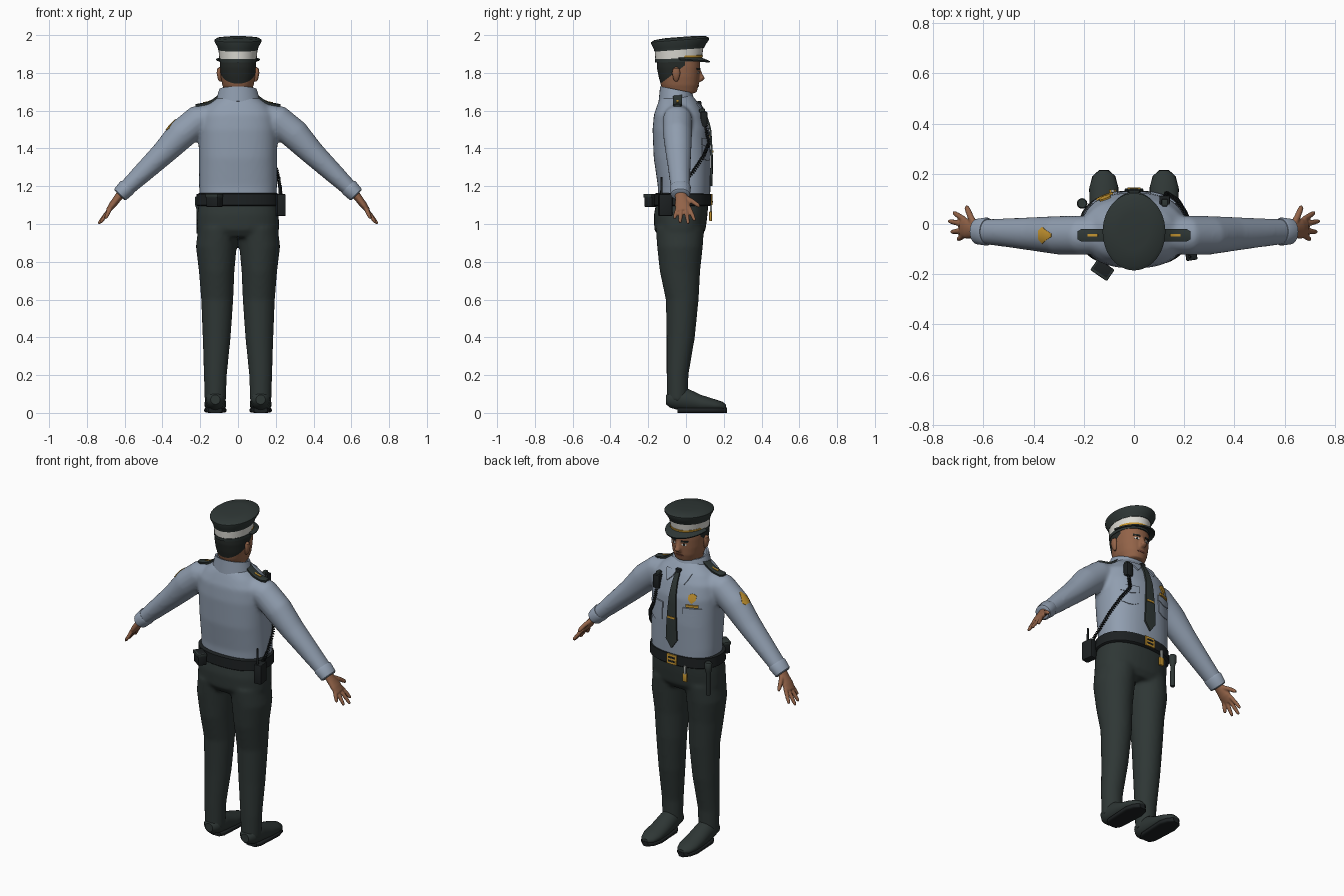
import bpy, bmesh, math
from mathutils import Vector as V
from mathutils.bvhtree import BVHTree

cube = bpy.data.objects.get("Cube")
if cube:
    bpy.data.objects.remove(cube)

X, Y, Z = V((1, 0, 0)), V((0, 1, 0)), V((0, 0, 1))


def material(name, r, g, b):
    m = bpy.data.materials.new(name)
    m.use_nodes = True
    m.diffuse_color = (r, g, b, 1)
    bsdf = m.node_tree.nodes["Principled BSDF"]
    bsdf.inputs["Base Color"].default_value = (r, g, b, 1)
    bsdf.inputs["Roughness"].default_value = 0.7
    return m


SHIRT = material("shirt blue grey", .28, .34, .43)
DARK = material("uniform dark green", .028, .038, .036)
GEAR = material("gear black", .012, .015, .016)
SKIN = material("skin brown", .29, .125, .065)
HAIR = material("hair dark", .018, .022, .02)
GOLD = material("gold", .56, .3, .03)
WHITE = material("white", .72, .71, .66)
LIP = material("lip brown", .16, .055, .035)
SILVER = material("silver", .4, .42, .4)


def finish(name, bm, mat):
    me = bpy.data.meshes.new(name)
    for f in bm.faces:
        f.smooth = True
    bm.to_mesh(me)
    bm.free()
    me.materials.append(mat)
    ob = bpy.data.objects.new(name, me)
    bpy.context.collection.objects.link(ob)
    return ob


def loft(name, mat, rings, ref=Y, flat=None, power=2, tilt=0, sides=32):
    """Skin superellipse rings (x, y, z, radius, radius along ref)."""
    bm, loops = bmesh.new(), []
    pts = [V(r[:3]) for r in rings]
    for i, (p, r) in enumerate(zip(pts, rings)):
        t = flat or (pts[min(i + 1, len(pts) - 1)] - pts[max(i - 1, 0)]).normalized()
        side = (ref - t * ref.dot(t)).normalized()
        other = side.cross(t)
        loop = []
        for k in range(sides):
            a = math.tau * k / sides
            c, s = math.cos(a), math.sin(a)
            c, s = [math.copysign(abs(q) ** (2 / power), q) for q in (c, s)]
            q = p + other * c * r[3] + side * s * r[4]
            q.z = max(0, q.z + tilt * (q.y - p.y))
            loop.append(bm.verts.new(q))
        loops.append(loop)
    for a, b in zip(loops, loops[1:]):
        for k in range(sides):
            n = (k + 1) % sides
            bm.faces.new((a[k], a[n], b[n], b[k]))
    bm.faces.new(loops[0])
    bm.faces.new(loops[-1])
    bmesh.ops.recalc_face_normals(bm, faces=bm.faces)
    return finish(name, bm, mat)


def stack(name, mat, rows, **kw):
    """Upright loft from rows of (z, centre y, width radius, depth radius)."""
    return loft(name, mat, [(0, y, z, a, b) for z, y, a, b in rows], flat=Z, **kw)


def apply_modifiers(ob):
    bpy.ops.object.select_all(action="DESELECT")
    ob.select_set(True)
    bpy.context.view_layer.objects.active = ob
    for m in list(ob.modifiers):
        bpy.ops.object.modifier_apply(modifier=m.name)


def blend(name, parts, voxel, rounds):
    """Fuse overlapping parts into one soft surface."""
    bpy.ops.object.select_all(action="DESELECT")
    for p in parts:
        p.select_set(True)
    ob = bpy.context.view_layer.objects.active = parts[0]
    bpy.ops.object.join()
    ob.name = name
    m = ob.modifiers.new("fuse", "REMESH")
    m.mode, m.voxel_size, m.use_smooth_shade = "VOXEL", voxel, True
    s = ob.modifiers.new("soften", "SMOOTH")
    s.factor, s.iterations = .5, rounds
    apply_modifiers(ob)
    return ob


def decal(name, mat, target, rows, off=.004, thick=.008, origin=Y, u=X, v=Z, cols=8, steps=5):
    """Plate laid on the target: rows of (v, u start, u end), cast from origin."""
    tree = BVHTree.FromPolygons([q.co for q in target.data.vertices],
                                [p.vertices for p in target.data.polygons])
    cast = u.cross(v)
    if cast.dot(origin) > 0:
        cast = -cast
    bm, grid = bmesh.new(), []
    fine = [V(a).lerp(V(b), k / steps) for a, b in zip(rows, rows[1:]) for k in range(steps)]
    for w, a, b in fine + [V(rows[-1])]:
        line = []
        for k in range(cols + 1):
            start = origin + v * w + u * (a + (b - a) * k / cols)
            hit = tree.ray_cast(start, cast)
            if hit[0] is None:
                hit = tree.find_nearest(start)
            line.append(bm.verts.new(hit[0] - cast * off))
        grid.append(line)
    for a, b in zip(grid, grid[1:]):
        for k in range(cols):
            bm.faces.new((a[k], a[k + 1], b[k + 1], b[k]))
    bmesh.ops.remove_doubles(bm, verts=bm.verts, dist=.0001)
    bm.normal_update()
    if sum(f.normal.dot(cast) for f in bm.faces) > 0:
        bmesh.ops.reverse_faces(bm, faces=bm.faces)
    ob = finish(name, bm, mat)
    ob.modifiers.new("depth", "SOLIDIFY").thickness = thick
    apply_modifiers(ob)
    return ob


def box(name, mat, at, size, turn=0, bevel=.005):
    bpy.ops.mesh.primitive_cube_add(size=1, location=at, rotation=(0, 0, turn))
    ob = bpy.context.object
    ob.name, ob.scale = name, size
    bpy.ops.object.transform_apply(location=False, rotation=False)
    ob.data.materials.append(mat)
    m = ob.modifiers.new("edge", "BEVEL")
    m.width, m.segments = bevel, 2
    apply_modifiers(ob)
    return ob


# Shirt: torso and sleeves fused
torso = stack("torso", SHIRT, [(1.12, -.01, .203, .138), (1.2, -.01, .206, .139), (1.35, -.02, .207, .151),
                               (1.5, -.027, .21, .15), (1.58, -.035, .2, .135), (1.63, -.04, .16, .112),
                               (1.66, -.045, .12, .095), (1.69, -.045, .08, .07)], power=2.4, sides=48)
sleeves = [loft("sleeve", SHIRT, [(s * x, y, z, a, b) for x, y, z, a, b in (
    (.1, -.045, 1.585, .06, .07), (.21, -.045, 1.55, .08, .078), (.3, -.045, 1.475, .08, .077),
    (.395, -.04, 1.375, .065, .068), (.5, -.035, 1.275, .054, .058), (.605, -.03, 1.175, .042, .05))])
    for s in (1, -1)]
shirt = blend("shirt", [torso] + sleeves, .011, 6)
stack("shirt_collar", SHIRT, [(1.63, -.045, .122, .1), (1.67, -.048, .112, .093), (1.712, -.052, .1, .085),
                              (1.71, -.052, .09, .076), (1.66, -.05, .08, .07)], tilt=-.2)

# Trousers: hips and legs fused
hips = stack("hips", DARK, [(1.15, -.015, .203, .136), (1.05, -.028, .216, .142),
                            (.97, -.032, .218, .136), (.93, -.032, .18, .11)], power=2.3)
legs = [loft("leg", DARK, [(s * x, y, z, a, b) for x, y, z, a, b in (
    (.105, -.032, .98, .106, .128), (.115, -.032, .88, .108, .121), (.113, -.032, .75, .094, .107),
    (.11, -.02, .6, .085, .087), (.113, -.028, .4, .074, .075), (.12, -.045, .2, .061, .058),
    (.12, -.045, .06, .056, .055))], flat=Z) for s in (1, -1)]
blend("trousers", [hips] + legs, .011, 5)

for s in (1, -1):
    # Shoes
    loft("shoe", DARK, [(s * .12, y, z, a, b) for y, z, a, b in (
        (-.105, .07, .025, .025), (-.085, .073, .047, .045), (-.04, .075, .053, .06), (.01, .068, .054, .06),
        (.08, .05, .057, .045), (.15, .04, .057, .033), (.195, .034, .042, .024), (.213, .03, .018, .012))],
        ref=Z, flat=Y)
    loft("shoe_sole", GEAR, [(s * .12, y, .014, a, .014) for y, a in (
        (-.045, .035), (-.02, .05), (.06, .055), (.14, .059), (.19, .046), (.216, .018))],
        ref=Z, flat=Y, power=4)
    # Cuffs and hands
    loft("cuff", SHIRT, [(s * x, -.03, z, a, a + .008) for x, z, a in (
        (.582, 1.2, .044), (.588, 1.193, .048), (.624, 1.156, .043), (.628, 1.152, .036))])
    hand = [loft("palm", SKIN, [(s * x, y, z, a, b) for x, y, z, a, b in (
        (.6, -.03, 1.185, .027, .032), (.635, -.025, 1.14, .021, .032), (.665, -.018, 1.1, .019, .041),
        (.688, -.013, 1.07, .013, .038))])]
    for y, tip in ((-.044, (.702, -.062, 1.028)), (-.025, (.729, -.032, 1.005)),
                   (-.002, (.739, .012, 1.0)), (.018, (.72, .046, 1.018))):
        a, b = V((.675, y, 1.085)), V(tip)
        hand.append(loft("finger", SKIN, [(s * p.x, p.y, p.z, r, r) for p, r in (
            (a, .011), (a.lerp(b, .6), .011), (a.lerp(b, .9), .009), (b, .005))], sides=12))
    hand.append(loft("thumb", SKIN, [(s * .635, -.005, 1.14, .014, .014), (s * .652, .03, 1.122, .013, .013),
                                     (s * .665, .062, 1.1, .011, .011), (s * .668, .073, 1.09, .005, .005)],
                     ref=X, sides=12))
    blend("hand", hand, .005, 2)
    # Epaulettes, collar points and pockets
    decal("epaulette", DARK, shirt, [(s * .1, -.07, -.02), (s * .21, -.07, -.02), (s * .226, -.06, -.03)],
          off=.012, thick=.018, origin=Z * 2, u=Y, v=X)
    decal("epaulette_bar", GOLD, shirt, [(s * .145, -.05, -.04), (s * .185, -.05, -.04)],
          off=.015, thick=.005, origin=Z * 2, u=Y, v=X)
    decal("collar_point", SHIRT, shirt, [(1.64, s * .012, s * .085), (1.61, s * .025, s * .075),
                                         (1.58, s * .055, s * .057)], off=.008)
    decal("pocket", SHIRT, shirt, [(1.45, s * .07, s * .165), (1.35, s * .07, s * .165), (1.335, s * .1, s * .13)])
    decal("pocket_flap", SHIRT, shirt, [(1.455, s * .067, s * .168), (1.42, s * .067, s * .168),
                                        (1.405, s * .115, s * .12)], off=.008)

# Head with nose
skull = stack("skull", SKIN, [(1.6, -.05, .06, .06), (1.685, -.05, .066, .067), (1.697, -.03, .068, .086),
                              (1.735, -.033, .083, .1), (1.78, -.037, .092, .108), (1.83, -.04, .096, .115),
                              (1.9, -.04, .095, .115)], power=2.2)
nose = loft("nose", SKIN, [(0, .062, 1.825, .01, .012), (0, .074, 1.795, .012, .013), (0, .083, 1.77, .019, .017),
                           (0, .07, 1.753, .016, .012)], flat=Z, sides=16)
head = blend("head", [skull, nose], .006, 3)

# Hair: head cut along the hairline
hairline = V((0, -.75, 1))
bm = bmesh.new()
bm.from_mesh(head.data)
for co, no in ((V((0, -.11, 1.762)), hairline), (V((0, -.005, 1.8)), Y)):
    bmesh.ops.bisect_plane(bm, geom=bm.verts[:] + bm.edges[:] + bm.faces[:], plane_co=co, plane_no=no)
for f in bm.faces:
    c = f.calc_center_median()
    f.material_index = int(c.y < -.005 and (c - V((0, -.11, 1.762))).dot(hairline) > 0)
bm.to_mesh(head.data)
bm.free()
head.data.materials.append(HAIR)

# Face details and ears
for s in (1, -1):
    loft("ear", SKIN, [(s * x, -.052, z, a, b) for x, z, a, b in (
        (.092, 1.755, .005, .006), (.096, 1.765, .01, .014), (.101, 1.8, .012, .022),
        (.1, 1.822, .01, .017), (.097, 1.83, .004, .006))], flat=Z, sides=16)
    decal("eye_white", WHITE, head, [(1.796, s * .026, s * .042), (1.802, s * .02, s * .05),
                                     (1.808, s * .027, s * .044)], off=.002, thick=.004)
    decal("iris", HAIR, head, [(1.796, s * .03, s * .04), (1.808, s * .03, s * .04)], off=.003, thick=.004)
    decal("eyebrow", HAIR, head, [(1.816, s * .016, s * .056), (1.825, s * .02, s * .058)], off=.004, thick=.006)
decal("mouth", LIP, head, [(1.726, -.018, .018), (1.731, -.028, .028), (1.737, -.016, .016)], off=.003, thick=.005)

# Peaked cap
band = stack("cap_band", WHITE, [(1.868, -.04, .098, .122), (1.928, -.037, .104, .129)], tilt=.03)
stack("cap_rim", DARK, [(1.858, -.04, .099, .123), (1.876, -.04, .101, .125)], tilt=.03)
stack("cap_crown", DARK, [(1.922, -.036, .105, .131), (1.938, -.034, .109, .137), (1.966, -.031, .125, .154),
                          (1.974, -.031, .125, .154), (1.984, -.031, .112, .136), (1.99, -.03, .06, .075)],
      tilt=.075, sides=48)
decal("cap_strap", GOLD, band, [(1.882, -.097, .097), (1.893, -.097, .097)], off=.004, cols=24)
bm = bmesh.new()
edge = []
for k in range(25):
    a = math.pi * k / 24
    c, s = math.cos(a), math.sin(a)
    edge.append([bm.verts.new(p) for p in ((.097 * c, -.04 + .12 * s, 1.882),
                                           (.117 * c, -.03 + .158 * s, 1.874 - .012 * s))])
for a, b in zip(edge, edge[1:]):
    bm.faces.new((a[0], a[1], b[1], b[0]))
brim = finish("cap_brim", bm, DARK)
brim.modifiers.new("depth", "SOLIDIFY").thickness = .008
apply_modifiers(brim)

# Tie and chest badges
box("tie_knot", GEAR, (0, .07, 1.632), (.034, .024, .04), bevel=.008)
decal("tie", DARK, shirt, [(1.63, -.013, .013), (1.42, -.028, .028), (1.25, -.037, .037), (1.2, -.002, .002)],
      off=.012, thick=.01)
decal("tie_clip", GOLD, shirt, [(1.378, -.026, .026), (1.388, -.026, .026)], off=.016)
decal("chest_badge", GOLD, shirt, [(1.485, -.118, -.114), (1.505, -.136, -.096), (1.53, -.138, -.094),
                                   (1.54, -.122, -.11)], off=.007)
decal("name_bar", GOLD, shirt, [(1.462, -.152, -.085), (1.476, -.152, -.085)], off=.01)
out = V((-.72, 0, .69))
down = V((-.69, 0, -.72))
decal("sleeve_badge", GOLD, shirt, [(-.04, -.006, .006), (.02, -.034, .034), (.038, -.02, .02)],
      off=.003, thick=.006, origin=V((-.34, -.045, 1.51)) + out * .3, u=Y, v=down)

# Belt and its gear
belt = stack("belt", GEAR, [(1.095, -.018, .214, .146), (1.1, -.018, .221, .152), (1.158, -.018, .219, .151),
                            (1.163, -.018, .205, .14)], power=2.3, sides=48)
decal("buckle", GOLD, belt, [(1.1, -.032, .032), (1.158, -.032, .032)], off=.006)
for z in (1.118, 1.14):
    decal("buckle_slot", GEAR, belt, [(z - .005, -.02, .02), (z + .005, -.02, .02)], off=.008, thick=.004)
box("belt_pouch", GEAR, (-.125, -.18, 1.125), (.075, .05, .07), turn=-.6)
box("pouch_flap", DARK, (-.126, -.183, 1.15), (.08, .055, .02), turn=-.6)
box("radio", GEAR, (.226, -.11, 1.1), (.045, .07, .115), turn=.15)
loft("radio_antenna", GEAR, [(.222, -.13, 1.14, .007, .007), (.22, -.13, 1.25, .005, .005)], sides=12)
loft("flashlight", DARK, [(-.207, .082, z, r, r) for z, r in (
    (.95, .012), (.955, .014), (1.08, .013), (1.1, .02), (1.14, .021), (1.145, .017))], flat=Z, sides=20)
box("key_clip", SILVER, (-.085, .132, 1.085), (.014, .012, .05), bevel=.003)
box("keys", GOLD, (-.085, .13, 1.04), (.028, .014, .05), bevel=.003)

# Shoulder microphone and coiled cord
box("microphone", GEAR, (.122, .095, 1.555), (.042, .036, .08))
box("microphone_clip", DARK, (.122, .085, 1.6), (.024, .03, .022))
path = [V(p) for p in ((.122, .1, 1.52), (.13, .123, 1.43), (.175, .093, 1.36), (.207, .04, 1.28),
                       (.222, -.03, 1.2), (.226, -.09, 1.15))]
curve = bpy.data.curves.new("radio_cord", "CURVE")
curve.dimensions, curve.bevel_depth, curve.bevel_resolution = "3D", .0035, 1
points = []
for a, b in zip(path, path[1:]):
    t = (b - a).normalized()
    side = t.cross(X).normalized()
    for k in range(64):
        w = math.tau * k / 8
        points.append(a.lerp(b, k / 64) + (side * math.cos(w) + t.cross(side) * math.sin(w)) * .007)
spline = curve.splines.new("POLY")
spline.points.add(len(points) - 1)
for sp, p in zip(spline.points, points):
    sp.co = (*p, 1)
curve.materials.append(GEAR)
bpy.context.collection.objects.link(bpy.data.objects.new("radio_cord", curve))

# Smooth shading with sharp edges kept
bpy.ops.object.select_all(action="DESELECT")
for ob in bpy.context.scene.objects:
    if ob.type == "MESH":
        ob.select_set(True)
        bpy.context.view_layer.objects.active = ob
bpy.ops.object.shade_smooth_by_angle(angle=math.radians(40))
